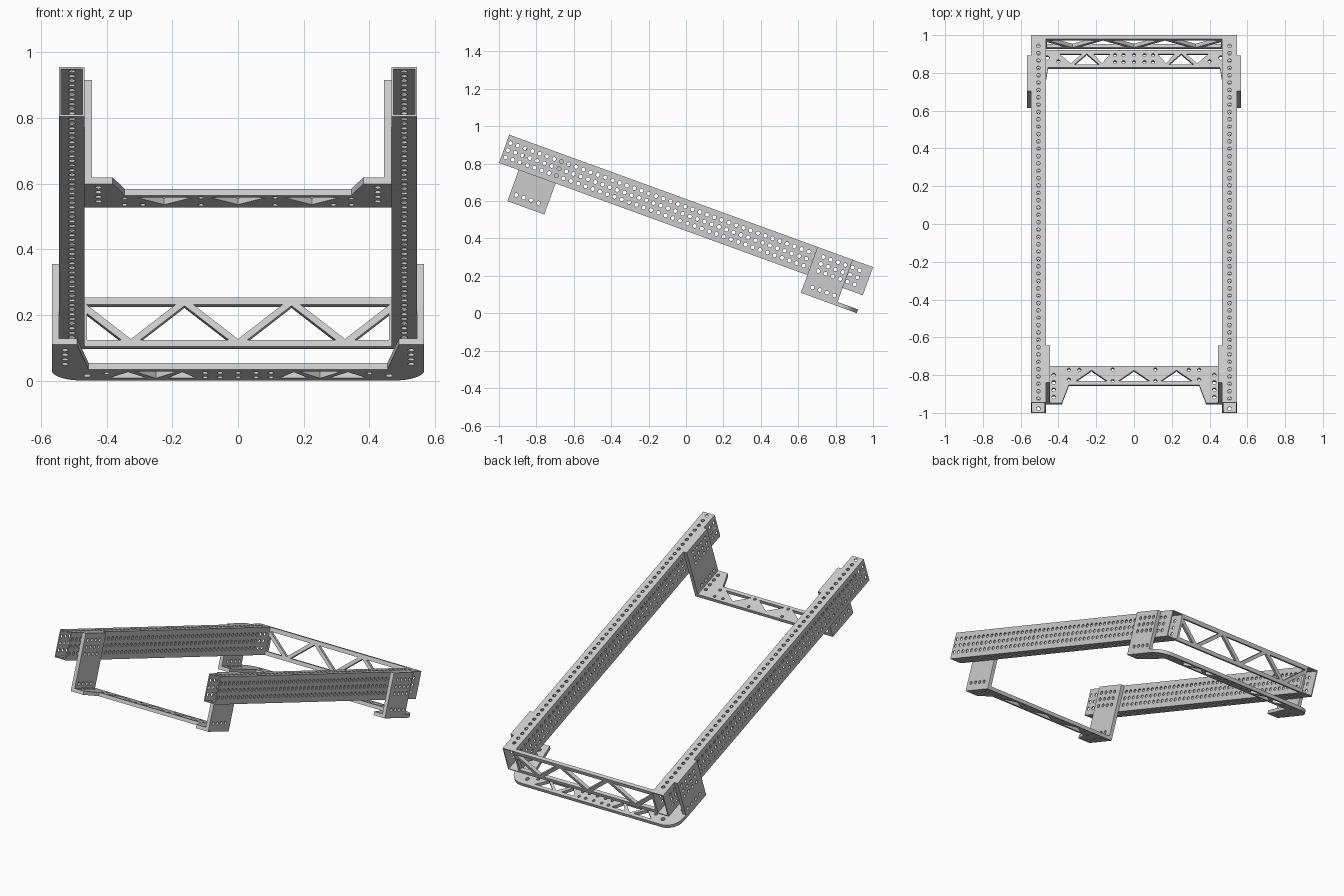
import bpy, bmesh
from math import sin, cos, pi, radians
from mathutils import Matrix

if "Cube" in bpy.data.objects:
    bpy.data.objects.remove(bpy.data.objects["Cube"])

# Sloped frame space: x = across, u = along the rail, v = normal to the rail
TILT = Matrix.Translation((0, -0.945, 0.955)) @ Matrix.Rotation(radians(-20), 4, 'X')
LENGTH, HEIGHT, PITCH, WALL = 2.07, 0.16, 0.0414, 0.006
X_IN, X_OUT = 0.467, 0.545
PLANES = {  # columns: profile x, profile y, thickness direction
    'side': Matrix(((0, 0, 1), (1, 0, 0), (0, 1, 0))),
    'flat': Matrix(((1, 0, 0), (0, 1, 0), (0, 0, 1))),
    'end': Matrix(((1, 0, 0), (0, 0, -1), (0, 1, 0))),
}
AXIS = {'side': 0, 'flat': 2, 'end': 1}


def plate(name, plane, lo, hi, outline, holes):
    """Flat plate with cut-outs, spanning lo..hi along its thickness."""
    cu = bpy.data.curves.new(name, 'CURVE')
    cu.dimensions, cu.fill_mode, cu.extrude = '2D', 'BOTH', abs(hi - lo) / 2
    for loop in [outline] + holes:
        sp = cu.splines.new('POLY')
        sp.points.add(len(loop) - 1)
        for p, (a, b) in zip(sp.points, loop):
            p.co = (a, b, 0, 1)
        sp.use_cyclic_u = True
    tmp = bpy.data.objects.new(name + "_tmp", cu)
    bpy.context.collection.objects.link(tmp)
    deps = bpy.context.evaluated_depsgraph_get()
    me = bpy.data.meshes.new_from_object(tmp.evaluated_get(deps))
    bpy.data.objects.remove(tmp)
    offset = [0, 0, 0]
    offset[AXIS[plane]] = (lo + hi) / 2
    me.transform(TILT @ Matrix.Translation(offset) @ PLANES[plane].to_4x4())
    bm = bmesh.new()
    bm.from_mesh(me)
    bmesh.ops.remove_doubles(bm, verts=bm.verts, dist=1e-5)
    bmesh.ops.recalc_face_normals(bm, faces=bm.faces)
    for f in bm.faces:
        f.smooth = False
    bm.to_mesh(me)
    bm.free()
    me.name = name
    ob = bpy.data.objects.new(name, me)
    bpy.context.collection.objects.link(ob)
    return ob


def circle(a, b, r=0.0105, n=12):
    return [(a + r * cos(2 * pi * i / n), b + r * sin(2 * pi * i / n)) for i in range(n)]


def rect(a0, a1, b0, b1):
    return [(a0, b0), (a1, b0), (a1, b1), (a0, b1)]


def tri(c, half, base, apex):
    return [(c - half, base), (c + half, base), (c, apex)]


def mirrored(half):
    """Close a right-hand half outline across x = 0."""
    return half + [(-x, y) for x, y in reversed(half)]


def both(loops):
    return loops + [[(-x, y) for x, y in l] for l in loops]


def station(k):
    return 0.022 + k * PITCH


ROWS = (-0.04, -0.08, -0.12)
FRONT_K, REAR_K = range(3, 7), range(43, 47)

for s, side in ((1, "right"), (-1, "left")):
    # Perforated hollow rail made of four walls
    grid = [circle(station(k), v) for k in range(49) for v in ROWS]
    for tag, x in (("inner", X_IN), ("outer", X_OUT - WALL)):
        plate(f"{side}_rail_{tag}_wall", 'side', s * x, s * (x + WALL),
              rect(0, LENGTH, -HEIGHT, 0), grid)
    xm = s * (X_IN + X_OUT) / 2
    line = [circle(xm, station(k)) for k in range(49)]
    w = (X_OUT - X_IN) / 2 - WALL
    for tag, v in (("top", -WALL), ("bottom", -HEIGHT)):
        plate(f"{side}_rail_{tag}_wall", 'flat', v, v + WALL,
              rect(xm - w, xm + w, 0, LENGTH), line)

    # Upright bracket plates: front pair inside the rails, rear pair outside
    plate(f"{side}_front_bracket", 'side', s * 0.445, s * X_IN,
          rect(0.112, 0.322, -0.316, 0),
          [circle(station(k), v) for k in FRONT_K for v in ROWS + (-0.29,)])
    plate(f"{side}_rear_bracket", 'side', s * X_OUT, s * 0.567,
          rect(1.754, 1.955, -0.24, 0),
          [circle(station(k), v) for k in REAR_K for v in ROWS + (-0.213,)])

# Front cross plate with end tabs and triangular windows
outline = mirrored([(0.345, 0.215), (0.382, 0.112), (X_IN, 0.112), (X_IN, 0.322)])
cuts = both([circle(0.425, station(k)) for k in FRONT_K]
            + [circle(0.113, u, 0.009) for u in (0.237, 0.302)]
            + [circle(0.29, 0.3, 0.009), circle(0.345, 0.3, 0.009), circle(0.345, 0.245, 0.009)]
            + [tri(0.225, 0.085, 0.235, 0.297)]) + [tri(0, 0.085, 0.235, 0.297)]
plate("front_cross_plate", 'flat', -0.337, -0.316, outline, cuts)

# Rear cross plate with rounded outer corners
R = 0.09
arc = [(0.567 - R + R * cos(t), 2.072 - R + R * sin(t))
       for t in (i * pi / 16 for i in range(9))]
outline = mirrored([(0.455, 1.975), (0.49, 1.754), (0.567, 1.754)] + arc)
cuts = both([circle(0.527, station(k)) for k in REAR_K]
            + [circle(x, u, 0.009) for x in (0.055, 0.1) for u in (2.005, 2.045)]
            + [tri(0.17, 0.045, 2.052, 1.998), tri(0.25, 0.065, 1.993, 2.052),
               tri(0.335, 0.06, 2.052, 1.998), circle(0.40, 2.01, 0.009),
               circle(0.46, 2.03, 0.012)]) + [circle(0, 2.005, 0.009), circle(0, 2.045, 0.009)]
plate("rear_cross_plate", 'flat', -0.261, -0.24, outline, cuts)

# Rear truss between the rail ends
up, down = (-0.138, -0.027), (-0.024, -0.135)
cuts = [tri(c, 0.135, *down) for c in (-0.326, 0, 0.326)]
cuts += both([tri(0.163, 0.135, *up), [(0.355, -0.138), (0.46, -0.138), (0.46, -0.052)]])
plate("rear_truss", 'end', 2.049, LENGTH, rect(-X_IN, X_IN, -HEIGHT, 0), cuts)
